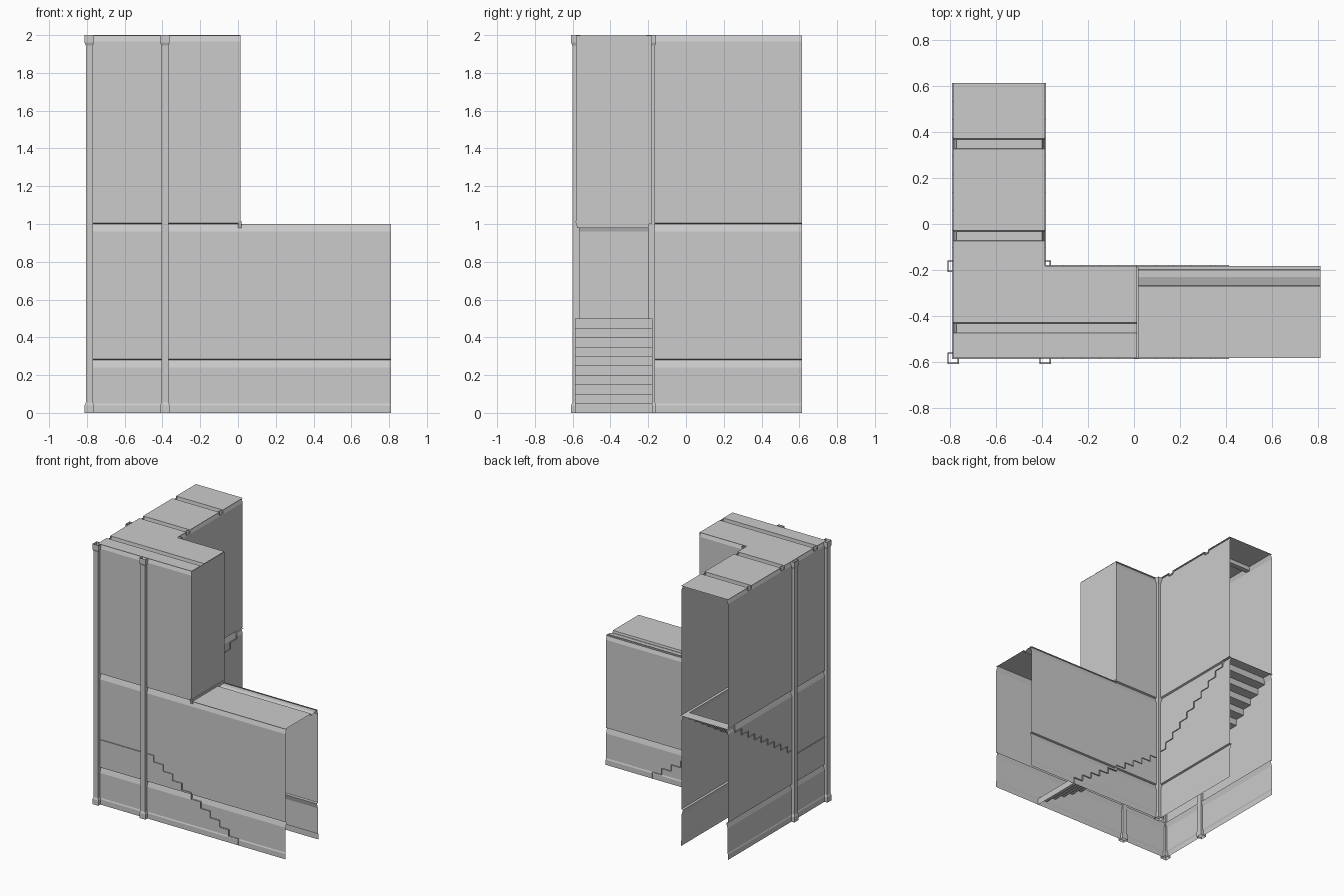
import bpy
from mathutils import Vector

if "Cube" in bpy.data.objects:
    bpy.data.objects.remove(bpy.data.objects["Cube"])

# Grid lines of the L-shaped stairwell (bay = 0.4)
X0, X1, XM, X2 = -0.787, -0.387, 0.013, 0.811
Y0, Y1, Y2 = -0.583, -0.183, 0.613


def mesh(name, verts, faces):
    me = bpy.data.meshes.new(name)
    me.from_pydata([tuple(v) for v in verts], [], faces)
    me.update()
    ob = bpy.data.objects.new(name, me)
    bpy.context.collection.objects.link(ob)
    return ob


def strip(name, profile, sweep):
    """Sweep an open 3D profile along a vector as a thin sheet."""
    n = len(profile)
    a = [Vector(p) for p in profile]
    b = [p + Vector(sweep) for p in a]
    return mesh(name, a + b, [(i, i + 1, n + i + 1, n + i) for i in range(n - 1)])


# Wall cladding sections: (outward offset, height)
LOWER = [(0, 0), (0, 0.04), (-0.004, 0.05), (-0.004, 0.24), (-0.016, 0.28),
         (-0.002, 0.284), (-0.002, 0.96), (-0.016, 1.0)]
UPPER = [(-0.016, 1.0), (-0.002, 1.005), (-0.002, 1.965), (-0.014, 1.998)]


def wall(name, section, start, end, normal):
    prof = [(start[0] + normal[0] * o, start[1] + normal[1] * o, z) for o, z in section]
    strip(name, prof, (end[0] - start[0], end[1] - start[1], 0))


# Outer and inner walls
for label, sec, xe in (("lower", LOWER, X2), ("upper", UPPER, XM)):
    wall("front_wall_" + label, sec, (X0, Y0), (xe, Y0), (0, -1))
    wall("left_wall_" + label, sec, (X0, Y0), (X0, Y2), (-1, 0))
    wall("inner_back_wall_" + label, sec, (X1, Y1), (xe, Y1), (0, 1))
    wall("inner_right_wall_" + label, sec, (X1, Y1), (X1, Y2), (1, 0))

# Closed end above the lower roof
strip("upper_end_wall", [(XM, Y0, 1.0), (XM, Y1, 1.0)], (0, 0, 0.998))

# Lintel under the end wall
yl0, yl1 = Y0 - 0.003, Y1 - 0.007
xa, xb = XM - 0.012, XM + 0.006
lintel = [(xb, yl0, 1.015), (xb, yl0 + 0.01, 0.98), (xa, yl0 + 0.01, 0.98), (xa, yl0, 1.015)]
other = [(x, yl1 if abs(y - yl0) < 1e-6 else yl1 - 0.01, z) for x, y, z in lintel]
mesh("lintel", lintel + other, [(0, 1, 5, 4), (1, 2, 6, 5), (2, 3, 7, 6), (3, 0, 4, 7),
                                (0, 3, 2, 1), (4, 5, 6, 7)])


# Upper roof with recessed channels
def roof_profile(x, y_from, y_to, channels):
    pts = [(x, y_from, 2.0)]
    for c in channels:
        pts += [(x, c - 0.022, 2.0), (x, c - 0.020, 1.972),
                (x, c + 0.018, 1.972), (x, c + 0.022, 2.0)]
    return pts + [(x, y_to, 2.0)]


strip("upper_roof_long", roof_profile(X0, Y0, Y2, (-0.451, -0.051, 0.349)), (X1 - X0, 0, 0))
strip("upper_roof_short", roof_profile(X1, Y0, Y1, (-0.451,)), (XM - X1, 0, 0))

# Lower roof with stepped edge strip
strip("lower_roof", [(XM, Y0, 1.0), (XM, -0.27, 1.0), (XM, -0.267, 0.983),
                     (XM, -0.23, 0.995), (XM, Y1, 0.995)], (X2 - XM, 0, 0))

# Two ten-step flights and the corner landing, just wider than the walls
E = 0.005
N, TREAD, RISE = 10, 0.08, 0.05
flight = [(0, 0)]
for i in range(N):
    flight += [(i * TREAD, (i + 1) * RISE), ((i + 1) * TREAD, (i + 1) * RISE)]
strip("lower_flight", [(X1 + 0.8 - d, Y0 - E, z) for d, z in flight], (0, Y1 - Y0 + 2 * E, 0))
strip("upper_flight", [(X0 - E, Y1 + d * (Y2 - Y1) / 0.8, 0.5 + z) for d, z in flight],
      (X1 - X0 + 2 * E, 0, 0))
strip("landing", [(X0 - E, Y0 - E, 0.5), (X1, Y0 - E, 0.5)], (0, Y1 - Y0 + E, 0))

# Four open square corner posts, flared at base and head
RINGS = [(0.025, 0), (0.025, 0.04), (0.019, 0.055), (0.019, 1.945), (0.025, 1.96), (0.025, 2.0)]
for side, x in (("left", X0), ("right", X1)):
    for depth, y in (("front", Y0), ("back", Y1)):
        vs = [(x + sx * r, y + sy * r, z) for r, z in RINGS
              for sx, sy in ((-1, -1), (1, -1), (1, 1), (-1, 1))]
        fs = [(4 * k + i, 4 * k + (i + 1) % 4, 4 * k + 4 + (i + 1) % 4, 4 * k + 4 + i)
              for k in range(len(RINGS) - 1) for i in range(4)]
        mesh(f"post_{depth}_{side}", vs, fs)
